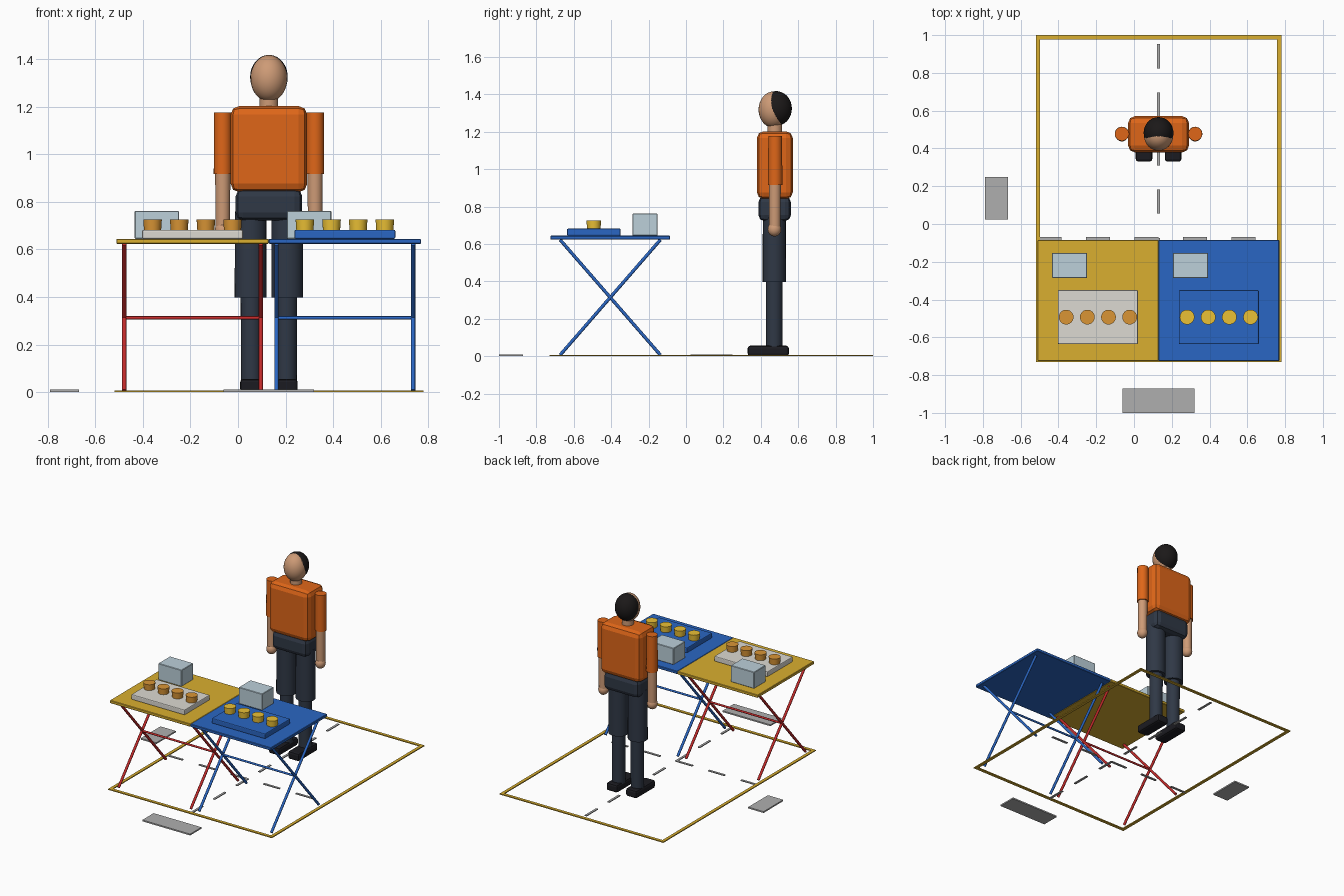
import bpy, math
from mathutils import Vector

if "Cube" in bpy.data.objects:
    bpy.data.objects.remove(bpy.data.objects["Cube"])


def mat(name, r, g, b):
    m = bpy.data.materials.new(name)
    m.diffuse_color = (r ** 2.2, g ** 2.2, b ** 2.2, 1)
    m.use_nodes = True
    m.node_tree.nodes["Principled BSDF"].inputs["Base Color"].default_value = m.diffuse_color
    return m


YELLOW = mat("yellow", 0.85, 0.68, 0.20)
BLUE = mat("blue", 0.18, 0.40, 0.76)
RED = mat("red", 0.76, 0.18, 0.18)
WHITE = mat("off_white", 0.86, 0.85, 0.82)
GLASS = mat("pale_blue", 0.73, 0.81, 0.85)
BROWN = mat("baked_brown", 0.85, 0.58, 0.22)
GOLD = mat("gold", 0.92, 0.75, 0.22)
GREY = mat("grey", 0.68, 0.68, 0.68)
ORANGE = mat("orange", 0.87, 0.40, 0.12)
NAVY = mat("dark_slate", 0.20, 0.23, 0.28)
SHOE = mat("shoe_black", 0.13, 0.13, 0.15)
HAIR = mat("hair_black", 0.13, 0.12, 0.12)
SKIN = mat("skin", 0.80, 0.60, 0.46)


def finish(name, m, smooth=True):
    o = bpy.context.object
    o.name = name
    o.data.materials.append(m)
    if smooth:
        bpy.ops.object.shade_smooth_by_angle(angle=math.radians(35))
    return o


def box(name, x0, x1, y0, y1, z0, z1, m, bevel=0, seg=2):
    bpy.ops.mesh.primitive_cube_add(size=1, location=((x0 + x1) / 2, (y0 + y1) / 2, (z0 + z1) / 2))
    o = bpy.context.object
    o.scale = (x1 - x0, y1 - y0, z1 - z0)
    bpy.ops.object.transform_apply(location=False, rotation=False, scale=True)
    if bevel:
        b = o.modifiers.new("bevel", "BEVEL")
        b.width, b.segments = bevel, seg
    return finish(name, m, False)


def rod(name, a, b, r0, m, r1=None, sides=24, squash=1):
    # tapered round bar from a to b
    a, b = Vector(a), Vector(b)
    d = b - a
    bpy.ops.mesh.primitive_cone_add(vertices=sides, radius1=r0, radius2=r0 if r1 is None else r1,
                                    depth=d.length, location=(a + b) / 2,
                                    rotation=d.to_track_quat("Z", "Y").to_euler())
    bpy.context.object.scale.y = squash
    return finish(name, m)


def ball(name, loc, r, m):
    bpy.ops.mesh.primitive_uv_sphere_add(segments=32, ring_count=20, radius=1, location=loc)
    bpy.context.object.scale = r
    return finish(name, m)


CX = 0.13            # centre line of stall and seller

# floor outline
X0, X1, Y0, Y1, W = -0.52, 0.78, -0.73, 1.0, 0.022
box("floor_line_front", X0, X1, Y0, Y0 + W, 0, 0.007, YELLOW)
box("floor_line_back", X0, X1, Y1 - W, Y1, 0, 0.007, YELLOW)
box("floor_line_left", X0, X0 + W, Y0 + W, Y1 - W, 0, 0.007, YELLOW)
box("floor_line_right", X1 - W, X1, Y0 + W, Y1 - W, 0, 0.007, YELLOW)

# dashed floor lines
for i in range(5):
    x = -0.512 + i * 0.257
    box("cross_dash", x, x + 0.128, -0.086, -0.070, 0, 0.006, GREY)
for i in range(7):
    y = 0.952 - i * 0.2565
    box("centre_dash", CX - 0.008, CX + 0.008, y - 0.128, y, 0, 0.006, GREY)

# blank dimension plates
box("width_plate", CX - 0.19, CX + 0.19, -1.0, -0.872, 0, 0.01, GREY)
box("depth_plate", -0.79, -0.668, 0.025, 0.248, 0, 0.01, GREY)


# folding tables with goods
def table(side, cx, top, legs, tray, food):
    yc = -0.405
    box(side + "_table_top", cx - 0.32, cx + 0.32, yc - 0.32, yc + 0.32, 0.623, 0.644, top, 0.003, 1)
    for s in (-1, 1):
        x = cx + s * 0.287
        for t in (-1, 1):
            rod(side + "_table_leg", (x, yc - t * 0.268, 0.006), (x, yc + t * 0.268, 0.622), 0.009, legs, sides=12)
    rod(side + "_table_crossbar", (cx - 0.287, yc, 0.312), (cx + 0.287, yc, 0.312), 0.007, legs, sides=12)
    box(side + "_tray", cx - 0.212, cx + 0.212, -0.636, -0.35, 0.644, 0.682, tray, 0.006)
    for i in range(4):
        x = cx + (i - 1.5) * 0.112
        rod(side + "_cup", (x, -0.493, 0.68), (x, -0.493, 0.725), 0.036, food, 0.039)
    box(side + "_display_box", cx - 0.243, cx - 0.057, -0.286, -0.153, 0.644, 0.762, GLASS, 0.003, 1)


table("left", CX - 0.321, YELLOW, RED, WHITE, BROWN)
table("right", CX + 0.319, BLUE, BLUE, BLUE, GOLD)

# standing seller
PY = 0.475
box("torso", CX - 0.161, CX + 0.161, 0.379, 0.571, 0.84, 1.202, ORANGE, 0.036)
box("hips", CX - 0.14, CX + 0.14, 0.387, 0.561, 0.722, 0.855, NAVY, 0.032)
rod("neck", (CX, PY, 1.18), (CX, PY, 1.26), 0.039, SKIN)
ball("head", (CX, 0.468, 1.318), (0.077, 0.08, 0.097), SKIN)
ball("hair", (CX, 0.482, 1.324), (0.079, 0.084, 0.093), HAIR)
for s, n in ((-1, "left"), (1, "right")):
    ax, lx = CX + s * 0.194, CX + s * 0.077
    rod(n + "_sleeve", (ax, PY + 0.002, 0.916), (ax, PY + 0.002, 1.176), 0.038, ORANGE, 0.037)
    rod(n + "_forearm", (ax, PY, 0.67), (ax, PY, 0.92), 0.030, SKIN, 0.032)
    ball(n + "_hand", (ax, PY - 0.002, 0.678), (0.034, 0.036, 0.038), SKIN)
    rod(n + "_thigh", (lx, PY - 0.003, 0.397), (lx, PY - 0.003, 0.76), 0.067, NAVY, 0.066, squash=0.93)
    rod(n + "_shin", (lx - s * 0.003, PY - 0.003, 0.045), (lx - s * 0.003, PY - 0.003, 0.42), 0.043, NAVY, 0.045)
    box(n + "_shoe", lx - 0.044, lx + 0.044, 0.33, 0.55, 0, 0.056, SHOE, 0.014)
